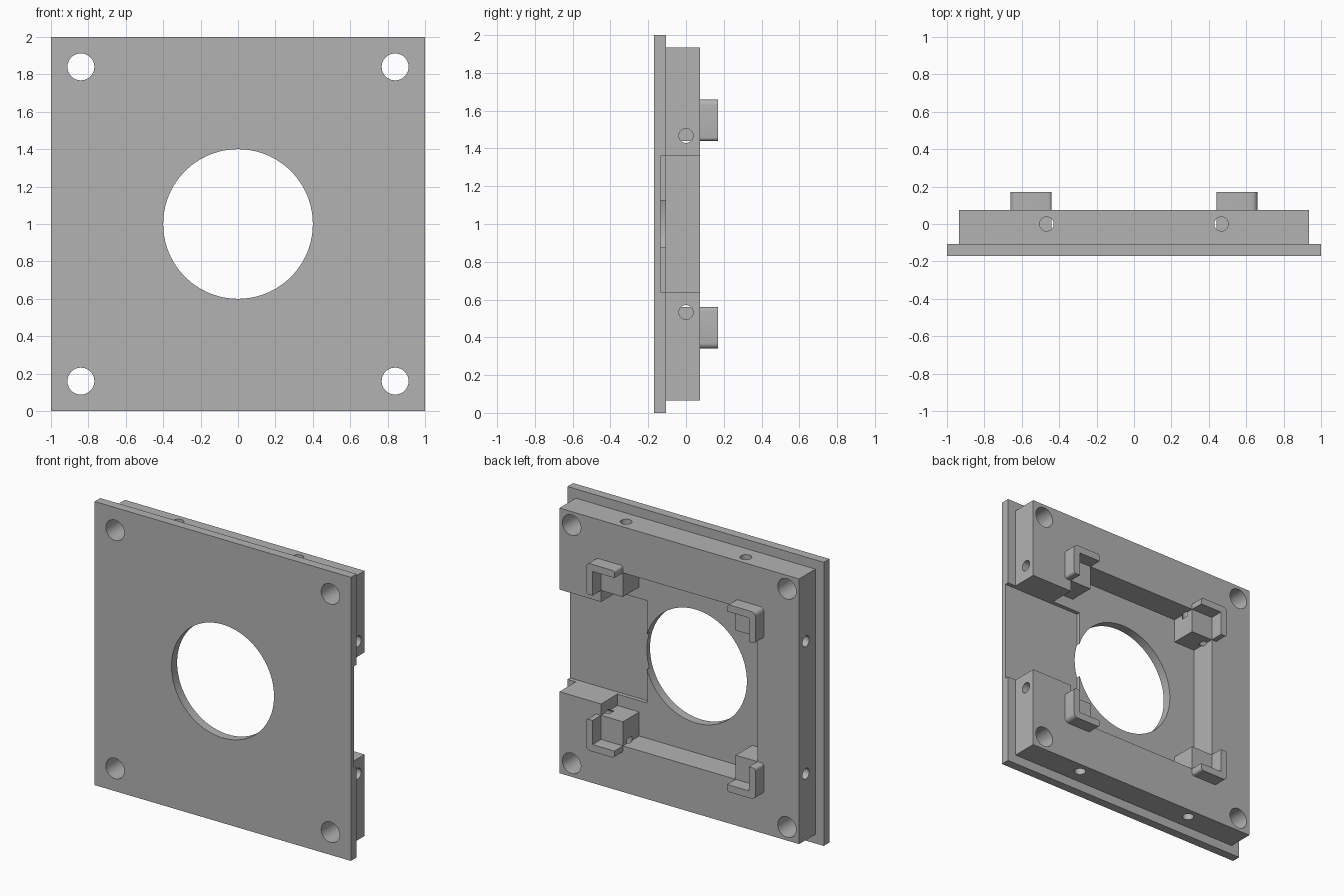
import bpy, bmesh, math
from mathutils import Vector

cube = bpy.data.objects.get("Cube")
if cube:
    bpy.data.objects.remove(cube, do_unlink=True)

grey = bpy.data.materials.new("plain_grey")
grey.use_nodes = True
grey.diffuse_color = (0.45, 0.45, 0.45, 1)
grey.node_tree.nodes["Principled BSDF"].inputs["Base Color"].default_value = (0.45, 0.45, 0.45, 1)

# Depth levels, front to back
FRONT, FLOOR, BACK, TIP = -0.17, -0.107, 0.075, 0.17
MID = 1.0          # height of the centre
POCKET, POST = 0.61, 0.44


def prism(name, profile, y0, y1, round_at=None):
    """Extrude an x-z profile from y0 to y1; round_at gives a radius per corner."""
    bm = bmesh.new()
    face = bm.faces.new([bm.verts.new((x, y0, MID + z)) for x, z in profile])
    new = bmesh.ops.extrude_face_region(bm, geom=[face])["geom"]
    bmesh.ops.translate(bm, verts=[g for g in new if isinstance(g, bmesh.types.BMVert)],
                        vec=(0, y1 - y0, 0))
    for (x, z), radius in (round_at or {}).items():
        edges = [e for e in bm.edges
                 if all(abs(v.co.x - x) + abs(v.co.z - MID - z) < 1e-4 for v in e.verts)]
        bmesh.ops.bevel(bm, geom=edges, offset=radius, segments=6, profile=0.5, affect='EDGES')
    bmesh.ops.recalc_face_normals(bm, faces=bm.faces)
    mesh = bpy.data.meshes.new(name)
    bm.to_mesh(mesh)
    bm.free()
    mesh.materials.append(grey)
    obj = bpy.data.objects.new(name, mesh)
    bpy.context.collection.objects.link(obj)
    return obj


def box(name, x0, x1, z0, z1, y0, y1):
    return prism(name, [(x0, z0), (x1, z0), (x1, z1), (x0, z1)], y0, y1)


def rod(start, end, radius, sides):
    """Cylinder between two points, used as a drill."""
    a, b = Vector(start), Vector(end)
    bpy.ops.mesh.primitive_cylinder_add(vertices=sides, radius=radius, depth=(b - a).length,
                                        location=(a + b) / 2,
                                        rotation=(b - a).to_track_quat('Z', 'Y').to_euler())
    obj = bpy.context.object
    obj.name = "drill"
    obj.data.materials.append(grey)
    return obj


def combine(target, tool, operation):
    tool.hide_render = True
    mod = target.modifiers.new("combine", 'BOOLEAN')
    mod.operation, mod.object, mod.solver = operation, tool, 'EXACT'
    bpy.context.view_layer.objects.active = target
    bpy.ops.object.modifier_apply(modifier=mod.name)
    bpy.data.objects.remove(tool, do_unlink=True)


def smooth(obj):
    bpy.ops.object.select_all(action='DESELECT')
    obj.select_set(True)
    bpy.context.view_layer.objects.active = obj
    bpy.ops.object.shade_smooth_by_angle(angle=math.radians(30))


# Front plate with the thick frame behind it
body = box("mounting_plate", -1, 1, -1, 1, FRONT, FLOOR)
combine(body, box("frame", -0.935, 0.935, -0.935, 0.935, -0.14, BACK), 'UNION')

# Square pocket that leaves a post standing in each corner
p, q = POCKET, POST
cross = [(-q, -p), (q, -p), (q, -q), (p, -q), (p, q), (q, q),
         (q, p), (-q, p), (-q, q), (-p, q), (-p, -q), (-q, -q)]
combine(body, prism("pocket", cross, FLOOR, 0.3), 'DIFFERENCE')

# Side slot, slightly deeper than the pocket
combine(body, box("slot", 0.38, 1.1, -0.36, 0.36, -0.135, 0.3), 'DIFFERENCE')

# Central opening and corner screw holes
combine(body, rod((0, -0.4, MID), (0, 0.4, MID), 0.4, 96), 'DIFFERENCE')
for sx in (-1, 1):
    for sz in (-1, 1):
        x, z = sx * 0.84, MID + sz * 0.84
        combine(body, rod((x, -0.4, z), (x, 0.4, z), 0.072, 40), 'DIFFERENCE')

# Small holes drilled into all four edges
for side in (-1, 1):
    for s in (-1, 1):
        k = s * 0.467
        outer, inner = side * 1.05, side * 0.58
        combine(body, rod((outer, 0, MID + k), (inner, 0, MID + k), 0.038, 28), 'DIFFERENCE')
        combine(body, rod((k, 0, MID + outer), (k, 0, MID + inner), 0.038, 28), 'DIFFERENCE')
smooth(body)

# L-shaped corner clips around the posts
o = 0.66
for sx, side in ((-1, "right"), (1, "left")):
    for sz, level in ((-1, "lower"), (1, "upper")):
        ell = [(q, p), (p, p), (p, q), (o, q), (o, o), (q, o)]
        ell = [(sx * x, sz * z) for x, z in ell]
        rounding = {ell[4]: 0.03, ell[3]: 0.018, ell[5]: 0.018}
        smooth(prism(f"{level}_{side}_clip", ell, BACK, TIP, rounding))
